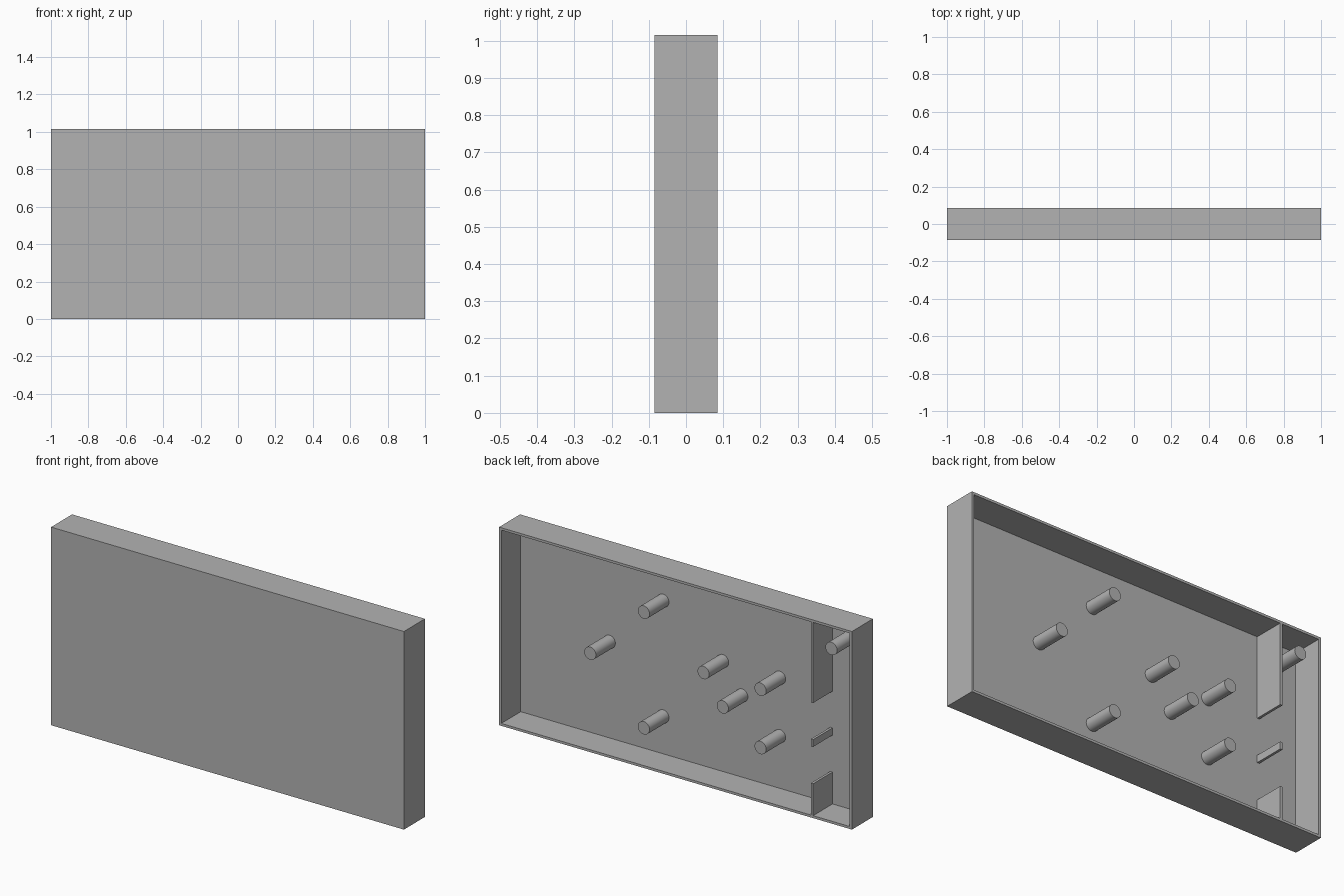
import bpy
import bmesh
import math

cube = bpy.data.objects.get("Cube")
if cube:
    bpy.data.objects.remove(cube, do_unlink=True)

W, D, H = 2.0, 0.17, 1.015     # overall width, depth, height
WALL = 0.0125                  # sheet thickness
BACK, FLOOR = D / 2, -D / 2 + WALL

grey = bpy.data.materials.new("plain grey")
grey.use_nodes = True
colour = (0.45, 0.45, 0.45, 1)
grey.diffuse_color = colour
grey.node_tree.nodes["Principled BSDF"].inputs["Base Color"].default_value = colour


def finish(name, bm):
    bmesh.ops.recalc_face_normals(bm, faces=bm.faces)
    mesh = bpy.data.meshes.new(name)
    bm.to_mesh(mesh)
    bm.free()
    mesh.materials.append(grey)
    obj = bpy.data.objects.new(name, mesh)
    bpy.context.collection.objects.link(obj)
    return obj


def box(name, x, y, z):
    """Box between pairs of limits on each axis; returns its bmesh."""
    bm = bmesh.new()
    bmesh.ops.create_cube(bm, size=1)
    for v in bm.verts:
        v.co = [lim[0] if c < 0 else lim[1] for c, lim in zip(v.co, (x, y, z))]
    return bm


# Shallow tray, open at the back: inset the back face and push it in
bm = box("tray", (-W / 2, W / 2), (-D / 2, BACK), (0, H))
bm.normal_update()
back = max(bm.faces, key=lambda f: f.calc_center_median().y)
bmesh.ops.inset_region(bm, faces=[back], thickness=WALL, use_even_offset=True)
rim = list(back.edges)
inner = bmesh.ops.extrude_face_region(bm, geom=[back])
for v in [g for g in inner["geom"] if isinstance(g, bmesh.types.BMVert)]:
    v.co.y = FLOOR
if back.is_valid:
    bmesh.ops.delete(bm, geom=[back], context='FACES_ONLY')
finish("tray", bm)

# Divider in three pieces, with gaps between them
for name, low, high in (("upper", 0.59, H - WALL),
                        ("middle", 0.365, 0.402),
                        ("lower", WALL, 0.176)):
    finish(name + "_divider", box(name, (-0.78, -0.767), (FLOOR, BACK), (low, high)))

# Round pegs standing on the tray floor, up to the rim
pegs = [(0.18, 0.798), (0.484, 0.506), (-0.158, 0.579), (0.18, 0.205),
        (-0.267, 0.432), (-0.481, 0.58), (-0.481, 0.281), (-0.883, 0.896)]
for i, (x, z) in enumerate(pegs):
    bm = bmesh.new()
    bmesh.ops.create_cone(bm, cap_ends=True, segments=32, radius1=0.033,
                          radius2=0.033, depth=BACK - FLOOR)
    peg = finish(f"peg_{i + 1}", bm)
    peg.location = (x, (BACK + FLOOR) / 2, z)
    peg.rotation_euler.x = math.pi / 2
    bpy.ops.object.select_all(action='DESELECT')
    peg.select_set(True)
    bpy.context.view_layer.objects.active = peg
    bpy.ops.object.shade_smooth_by_angle(angle=math.radians(35))
